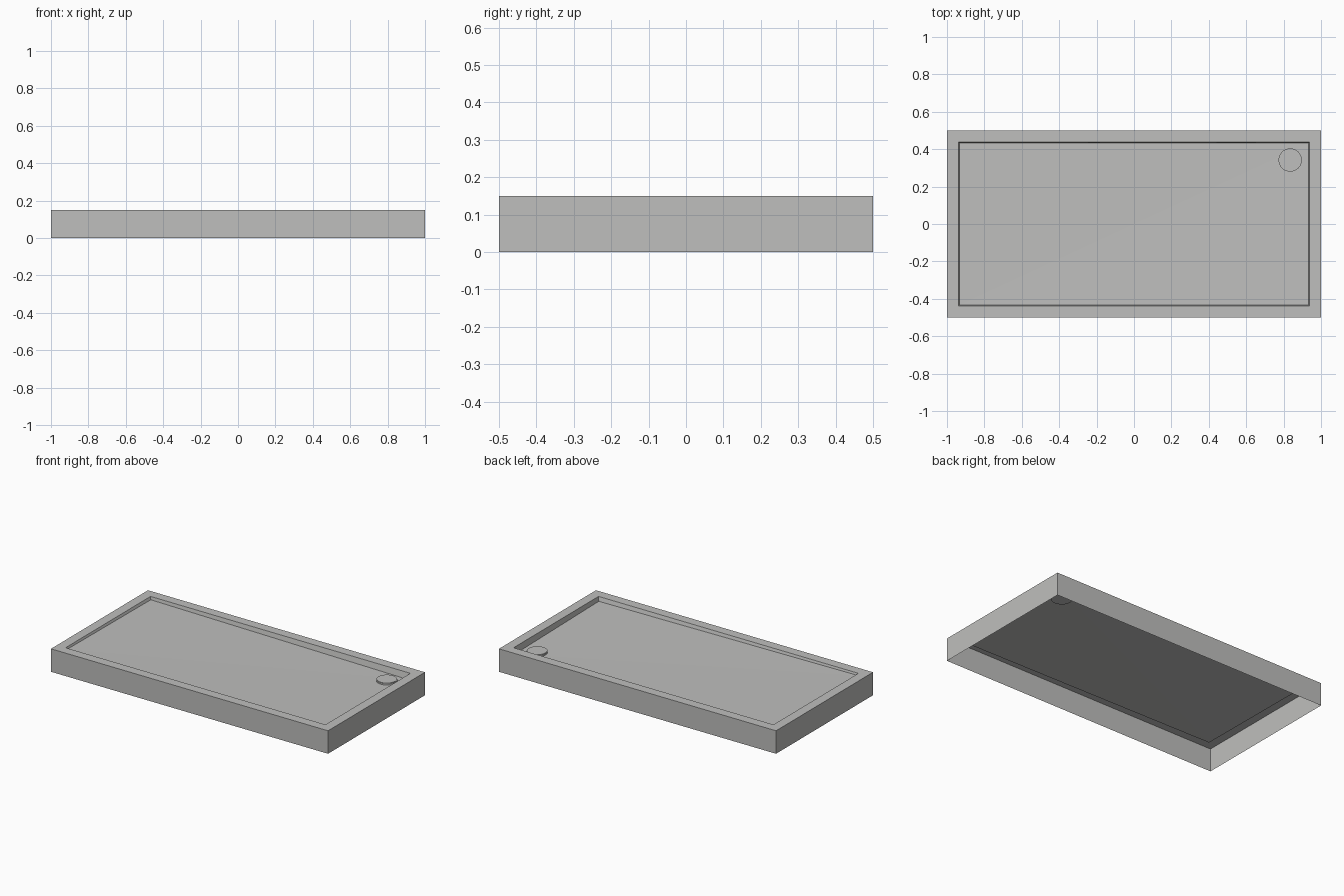
import bpy, bmesh

cube = bpy.data.objects.get("Cube")
if cube:
    bpy.data.objects.remove(cube, do_unlink=True)

RIM_Z = 0.15
SIGNS = [(-1, -1), (1, -1), (1, 1), (-1, 1)]


def flat_material(name, color):
    mat = bpy.data.materials.new(name)
    mat.use_nodes = True
    mat.diffuse_color = color
    mat.node_tree.nodes["Principled BSDF"].inputs["Base Color"].default_value = color
    return mat


def add_object(name, bm, mat):
    bmesh.ops.recalc_face_normals(bm, faces=bm.faces)
    mesh = bpy.data.meshes.new(name)
    bm.to_mesh(mesh)
    bm.free()
    obj = bpy.data.objects.new(name, mesh)
    bpy.context.collection.objects.link(obj)
    mesh.materials.append(mat)
    return obj


grey = flat_material("light grey", (0.52, 0.52, 0.51, 1))

# Tray shell: open underneath, with a flat rim and a floor that falls to the drain
bm = bmesh.new()


def ring(half_x, half_y, heights):
    return [bm.verts.new((sx * half_x, sy * half_y, z))
            for (sx, sy), z in zip(SIGNS, heights)]


floor_depths = (0.012, 0.028, 0.042, 0.018)
rings = [
    ring(1, 0.5, [0] * 4),
    ring(1, 0.5, [RIM_Z] * 4),
    ring(0.938, 0.438, [RIM_Z] * 4),
    ring(0.932, 0.432, [RIM_Z - d for d in floor_depths]),
]
for lower, upper in zip(rings, rings[1:]):
    for i in range(4):
        j = (i + 1) % 4
        bm.faces.new((lower[i], lower[j], upper[j], upper[i]))

# Floor halves share the fold that runs from the far corner to the drain corner
a, b, c, d = rings[-1]
bm.faces.new((a, b, c))
bm.faces.new((a, c, d))
add_object("shower_tray", bm, grey)

# Round drain cover with a softened top edge
bm = bmesh.new()
bmesh.ops.create_cone(bm, cap_ends=True, segments=48,
                      radius1=0.062, radius2=0.062, depth=0.02)
bmesh.ops.translate(bm, verts=bm.verts, vec=(0.835, 0.342, 0.113))
top_edges = [e for e in bm.edges if all(v.co.z > 0.12 for v in e.verts)]
bmesh.ops.bevel(bm, geom=top_edges, offset=0.003, segments=2, affect='EDGES')
cover = add_object("drain_cover", bm, grey)
bpy.context.view_layer.objects.active = cover
cover.select_set(True)
bpy.ops.object.shade_smooth_by_angle()
